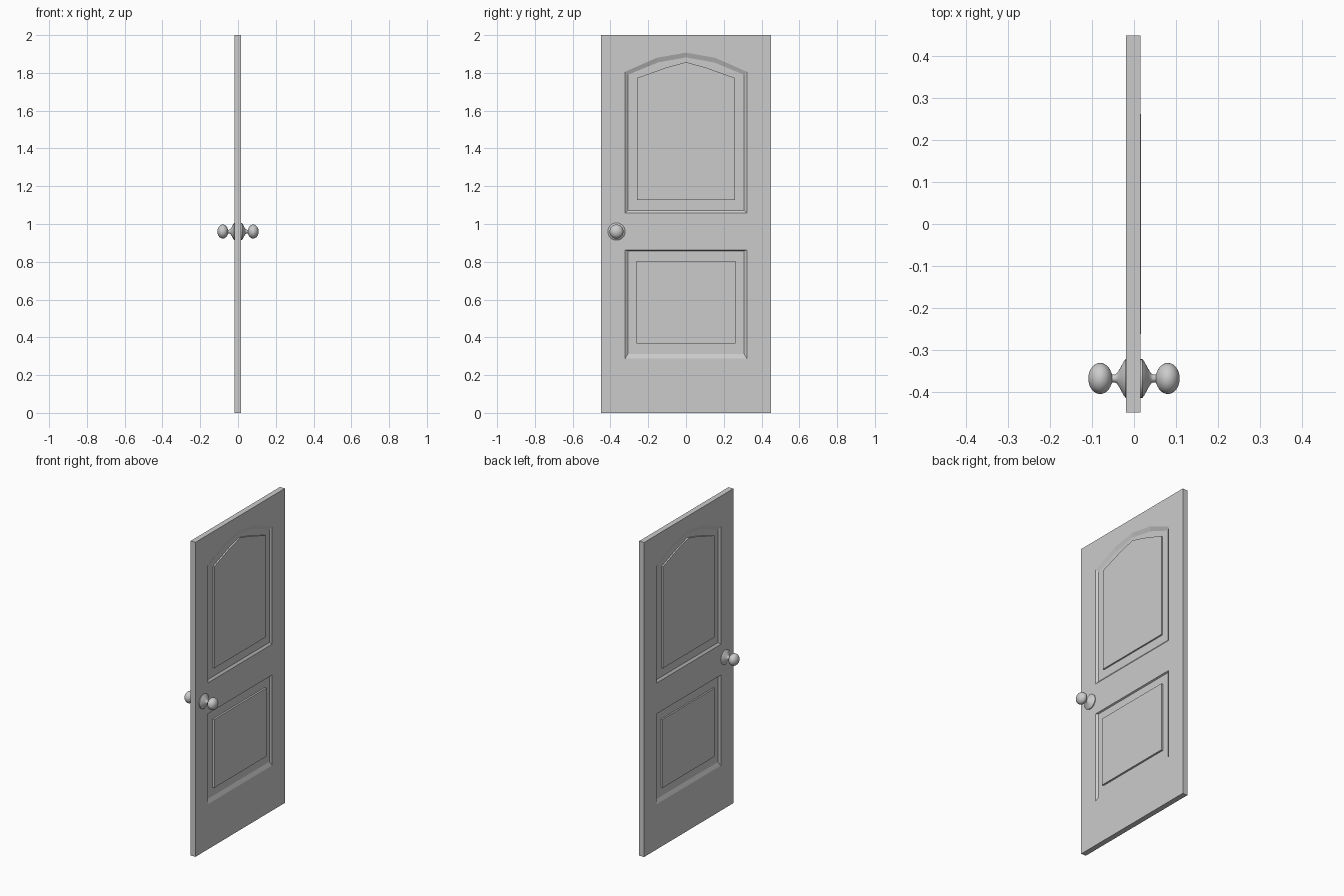
import bpy, bmesh, math

if "Cube" in bpy.data.objects:
    bpy.data.objects.remove(bpy.data.objects["Cube"])

FRONT, BACK = 0.0150, -0.0192      # slab faces along x
W, H = 0.449, 2.0                  # half width, height


def arch(w, z0, side, mw, mid, top):
    """Outline of the arched upper panel in (y, z)."""
    return [(-w, z0), (w, z0), (w, side), (mw, mid), (0, top), (-mw, mid), (-w, side)]


def rect(w, z0, z1):
    return [(-w, z0), (w, z0), (w, z1), (-w, z1)]


# Each panel: recess edge, recess floor edge, raised field
UPPER = (arch(0.322, 1.058, 1.806, 0.155, 1.880, 1.907),
         arch(0.308, 1.072, 1.790, 0.150, 1.855, 1.882),
         arch(0.259, 1.127, 1.773, 0.100, 1.830, 1.857))
LOWER = (rect(0.322, 0.287, 0.862),
         [(-0.308, 0.313), (0.308, 0.313), (0.308, 0.858), (-0.308, 0.858)],
         rect(0.262, 0.368, 0.803))


def new_object(name, bm):
    bmesh.ops.recalc_face_normals(bm, faces=bm.faces)
    me = bpy.data.meshes.new(name)
    bm.to_mesh(me)
    bm.free()
    ob = bpy.data.objects.new(name, me)
    bpy.context.collection.objects.link(ob)
    return ob


def loop(bm, pts, x):
    return [bm.verts.new((x, y, z)) for y, z in pts]


def ring_edges(bm, vs):
    return [bm.edges.new((vs[i], vs[(i + 1) % len(vs)])) for i in range(len(vs))]


def bridge(bm, a, b):
    n = len(a)
    for i in range(n):
        j = (i + 1) % n
        bm.faces.new((a[i], a[j], b[j], b[i]))


# Door leaf: both faces with recessed, raised-field panels
bm = bmesh.new()
borders = []
for x, sign, lift in ((FRONT, 1, 0.0018), (BACK, -1, -0.0005)):
    border = loop(bm, rect(W, 0, H), x)
    borders.append(border)
    edges = ring_edges(bm, border)
    recesses = []
    for (outer, floor, field), rise in ((UPPER, -0.0005), (LOWER, lift)):
        edge = loop(bm, outer, x)
        edges += ring_edges(bm, edge)
        recesses.append((edge, floor, field, rise))
    bmesh.ops.triangle_fill(bm, edges=edges, use_beauty=True,
                            use_dissolve=False, normal=(sign, 0, 0))
    deep = x - sign * 0.010
    for edge, floor, field, rise in recesses:
        a = loop(bm, floor, deep)
        b = loop(bm, field, deep)
        c = loop(bm, field, x + sign * rise)
        bridge(bm, edge, a)
        bridge(bm, a, b)
        bridge(bm, b, c)
        bm.faces.new(c)
bridge(bm, *borders)
new_object("door_leaf", bm)

# Knobs: rose plate, neck and ball turned as one profile (distance, radius)
profile = [(0.012, 0.046), (0.020, 0.046), (0.024, 0.041), (0.029, 0.032),
           (0.035, 0.021), (0.040, 0.013), (0.044, 0.010), (0.052, 0.009)]
for k in range(3, 17):
    t = math.pi * k / 16
    profile.append((0.0805 - 0.0285 * math.cos(t), 0.037 * math.sin(t)))
profile[-1] = (0.109, 0.0)

for name, sign in (("front_knob", 1), ("back_knob", -1)):
    bm = bmesh.new()
    vs = [bm.verts.new((sign * d, r, 0)) for d, r in profile]
    es = [bm.edges.new(p) for p in zip(vs, vs[1:])]
    bmesh.ops.spin(bm, geom=vs + es, cent=(0, 0, 0), axis=(1, 0, 0),
                   angle=2 * math.pi, steps=32)
    bmesh.ops.remove_doubles(bm, verts=bm.verts, dist=1e-5)
    knob = new_object(name, bm)
    knob.location = (0, -0.368, 0.96)
    bpy.ops.object.select_all(action='DESELECT')
    knob.select_set(True)
    bpy.context.view_layer.objects.active = knob
    bpy.ops.object.shade_smooth_by_angle(angle=math.radians(40))
